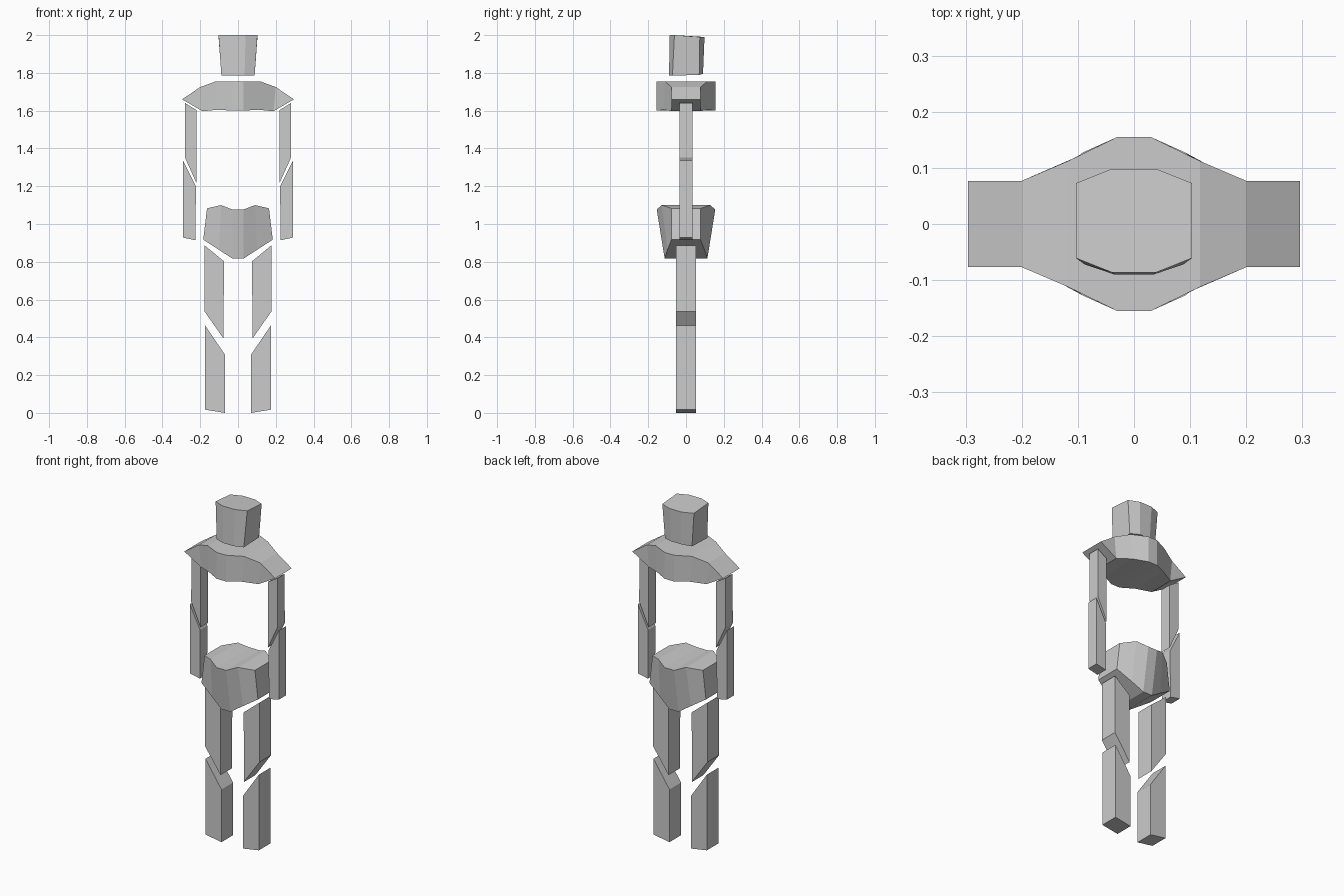
import bpy
import bmesh

cube = bpy.data.objects.get("Cube")
if cube:
    bpy.data.objects.remove(cube, do_unlink=True)

grey = bpy.data.materials.new("plain_grey")
grey.use_nodes = True
grey.diffuse_color = (0.6, 0.6, 0.6, 1)
bsdf = grey.node_tree.nodes["Principled BSDF"]
bsdf.inputs["Base Color"].default_value = (0.6, 0.6, 0.6, 1)
bsdf.inputs["Roughness"].default_value = 0.8


def loft(name, rings):
    """Skin a list of equal-length point rings and cap both ends."""
    bm = bmesh.new()
    rows = [[bm.verts.new(p) for p in ring] for ring in rings]
    n = len(rows[0])
    for a, b in zip(rows, rows[1:]):
        for i in range(n):
            j = (i + 1) % n
            bm.faces.new((a[i], a[j], b[j], b[i]))
    bm.faces.new(rows[0])
    bm.faces.new(rows[-1])
    bmesh.ops.remove_doubles(bm, verts=bm.verts, dist=0.0005)
    bmesh.ops.recalc_face_normals(bm, faces=bm.faces)
    mesh = bpy.data.meshes.new(name)
    bm.to_mesh(mesh)
    bm.free()
    mesh.materials.append(grey)
    obj = bpy.data.objects.new(name, mesh)
    bpy.context.collection.objects.link(obj)
    return obj


def body_block(name, half):
    """Symmetric block from cross-sections: (top x, depth, z), (bottom x, depth, z)."""
    def ring(s, side):
        (xt, dt, zt), (xb, db, zb) = s
        return [(side * xt, -dt, zt), (side * xt, dt, zt),
                (side * xb, db, zb), (side * xb, -db, zb)]
    return loft(name, [ring(s, -1) for s in half] + [ring(s, 1) for s in reversed(half)])


def limb(name, outline, depth):
    """Slanted slab from an x/z outline, made once for each side."""
    for label, side in (("left", 1), ("right", -1)):
        loft(f"{label}_{name}",
             [[(side * x, y, z) for x, z in outline] for y in (-depth, depth)])


# Head: eight-sided, wider at the top and leaning slightly back
head_bottom = [(0.035, -0.09, 1.785), (0.088, -0.072, 1.785),
               (0.088, 0.07, 1.79), (0.035, 0.09, 1.795)]
head_top = [(0.04, -0.086, 2.0), (0.103, -0.061, 2.0),
            (0.103, 0.073, 1.99), (0.04, 0.098, 1.99)]
loft("head", [half + [(-x, y, z) for x, y, z in reversed(half)]
              for half in (head_bottom, head_top)])

# Chest: hexagonal from above with pointed shoulders
body_block("chest", [
    ((0.296, 0.077, 1.66), (0.296, 0.077, 1.66)),
    ((0.2, 0.077, 1.725), (0.188, 0.077, 1.597)),
    ((0.118, 0.112, 1.755), (0.108, 0.117, 1.605)),
    ((0.03, 0.155, 1.755), (0.03, 0.155, 1.6)),
])

# Hips: dipped top, tapering to a narrow base
body_block("hips", [
    ((0.164, 0.077, 1.083), (0.184, 0.077, 0.917)),
    ((0.09, 0.128, 1.1), (0.1, 0.098, 0.863)),
    ((0.03, 0.155, 1.077), (0.03, 0.113, 0.817)),
])

# Arms
limb("upper_arm", [(0.28, 1.64), (0.22, 1.603), (0.22, 1.217), (0.281, 1.352)], 0.034)
limb("forearm", [(0.29, 1.335), (0.223, 1.2), (0.225, 0.914), (0.29, 0.928)], 0.034)

# Legs
limb("thigh", [(0.177, 0.887), (0.075, 0.803), (0.076, 0.393), (0.178, 0.538)], 0.054)
limb("shin", [(0.174, 0.463), (0.07, 0.31), (0.07, 0.0), (0.174, 0.017)], 0.054)
